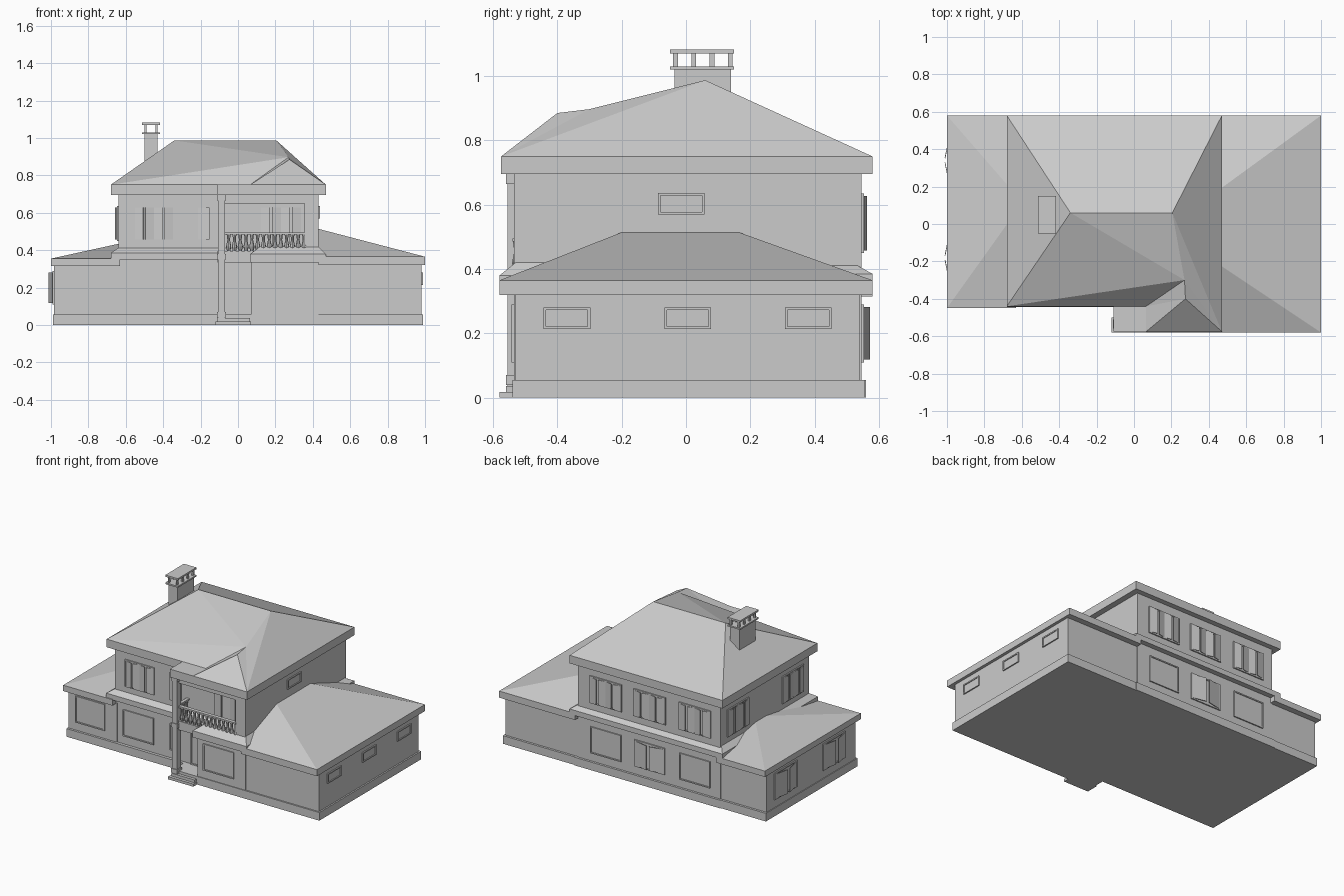
import bpy, bmesh, math
from mathutils import Matrix, Vector

cube = bpy.data.objects.get("Cube")
if cube:
    bpy.data.objects.remove(cube, do_unlink=True)

plaster = bpy.data.materials.new("plain grey")
plaster.use_nodes = True
GREY = (0.6, 0.6, 0.6, 1)
plaster.diffuse_color = GREY
plaster.node_tree.nodes["Principled BSDF"].inputs["Base Color"].default_value = GREY


def finish(name, bm, matrix=None):
    bmesh.ops.recalc_face_normals(bm, faces=bm.faces)
    mesh = bpy.data.meshes.new(name)
    bm.to_mesh(mesh)
    bm.free()
    mesh.materials.append(plaster)
    ob = bpy.data.objects.new(name, mesh)
    bpy.context.collection.objects.link(ob)
    if matrix:
        ob.matrix_world = matrix
    return ob


def add_box(bm, x, y, z, turn=None):
    """Box from (low, high) ranges, optionally transformed."""
    size = Matrix.Diagonal((x[1] - x[0], y[1] - y[0], z[1] - z[0], 1))
    mid = Matrix.Translation((sum(x) / 2, sum(y) / 2, sum(z) / 2))
    bmesh.ops.create_cube(bm, size=1, matrix=(turn or Matrix()) @ mid @ size)


def box(name, x, y, z):
    bm = bmesh.new()
    add_box(bm, x, y, z)
    return finish(name, bm)


def hip_roof(name, x, y, z, top_x, top_y, top_z):
    """Fascia band topped by slopes rising to a smaller rectangle."""
    bm = bmesh.new()
    rings = []
    for rx, ry, h in ((x, y, z[0]), (x, y, z[1]), (top_x, top_y, top_z)):
        corners = ((rx[0], ry[0]), (rx[1], ry[0]), (rx[1], ry[1]), (rx[0], ry[1]))
        rings.append([bm.verts.new((a, b, h)) for a, b in corners])
    for low, high in zip(rings, rings[1:]):
        for i in range(4):
            j = (i + 1) % 4
            bm.faces.new((low[i], low[j], high[j], high[i]))
    bm.faces.new(rings[0])
    bm.faces.new(rings[-1])
    bmesh.ops.remove_doubles(bm, verts=bm.verts, dist=0.0001)
    return finish(name, bm)


def window(name, side, wall, centre, width, z, leaves=0):
    """Framed window; local -y points out of the wall."""
    angle = {"front": 0, "right": 90, "back": 180, "left": -90}[side]
    spot = (centre, wall, 0) if side in ("front", "back") else (wall, centre, 0)
    matrix = Matrix.Translation(spot) @ Matrix.Rotation(math.radians(angle), 4, "Z")
    bm = bmesh.new()
    w, t = width / 2, 0.008
    out = (-0.008, 0.004)
    add_box(bm, (-w, w), (-0.003, 0.004), z)
    for s in (-1, 1):
        add_box(bm, sorted((s * w, s * (w - t))), out, z)
    add_box(bm, (-w, w), out, (z[0], z[0] + t))
    add_box(bm, (-w, w), out, (z[1] - t, z[1]))
    # casement leaves standing slightly ajar
    pane = (width - 2 * t) / max(leaves, 1)
    for i in range(leaves):
        s = 1 if i % 2 == 0 else -1
        hinge = -w + t + pane * (i if s > 0 else i + 1)
        turn = Matrix.Translation((hinge, -0.003, 0)) @ Matrix.Rotation(-s * 0.2, 4, "Z")
        add_box(bm, sorted((0, s * pane * 0.92)), (-0.004, 0), (z[0] + t, z[1] - t), turn)
    return finish(name, bm, matrix)


# Plinths and entrance steps
box("plinth_left", (-0.99, -0.60), (-0.43, 0.555), (0, 0.055))
box("plinth_main", (-0.65, 0.45), (-0.43, 0.56), (0, 0.055))
box("plinth_porch", (-0.11, 0.45), (-0.54, -0.40), (0, 0.055))
box("plinth_right", (0.42, 0.99), (-0.54, 0.555), (0, 0.055))
box("lower_step", (-0.12, 0.07), (-0.58, -0.50), (0, 0.018))
box("upper_step", (-0.11, 0.065), (-0.56, -0.50), (0, 0.037))

# Walls
box("left_wing_wall", (-0.985, -0.62), (-0.415, 0.54), (0.05, 0.32))
box("right_wing_wall", (0.42, 0.98), (-0.53, 0.54), (0.05, 0.325))
box("main_wall", (-0.64, 0.43), (-0.41, 0.545), (0.05, 0.70))
box("front_room_wall", (0.07, 0.43), (-0.535, -0.40), (0.05, 0.36))
box("balcony_floor", (-0.11, 0.43), (-0.54, -0.40), (0.335, 0.395))
box("balcony_pier", (0.355, 0.43), (-0.535, -0.40), (0.38, 0.70))
box("balcony_beam", (-0.09, 0.36), (-0.535, -0.50), (0.65, 0.70))

# Wing roofs and the skirt roof between the storeys
hip_roof("left_wing_roof", (-1, -0.63), (-0.45, 0.58), (0.315, 0.355),
         (-0.635, -0.63), (0.06, 0.16), 0.435)
hip_roof("right_wing_roof", (0.43, 1), (-0.58, 0.58), (0.32, 0.365),
         (0.425, 0.43), (-0.20, 0.165), 0.514)
hip_roof("main_skirt_roof", (-0.68, 0.47), (-0.445, 0.58), (0.35, 0.385),
         (-0.63, 0.42), (-0.40, 0.52), 0.418)
hip_roof("front_skirt_roof", (0.065, 0.47), (-0.58, -0.40), (0.335, 0.38),
         (0.12, 0.43), (-0.53, -0.40), 0.42)


# Upper roof: main hip with a smaller hip running forward
def upper_roof():
    bm = bmesh.new()
    eave, soffit = 0.75, 0.695
    outline = [(-0.68, -0.44), (-0.11, -0.44), (-0.11, -0.575), (0.065, -0.575),
               (0.47, -0.575), (0.47, 0.58), (-0.68, 0.58)]
    low = [bm.verts.new((x, y, soffit)) for x, y in outline]
    high = [bm.verts.new((x, y, eave)) for x, y in outline]
    for i in range(len(outline)):
        j = (i + 1) % len(outline)
        bm.faces.new((low[i], low[j], high[j], high[i]))
    bm.faces.new(low[::-1])
    front_left, canopy_back, canopy_front, valley_front, front_right, back_right, back_left = high
    valley = bm.verts.new((0.065, -0.44, eave))
    ridge_l = bm.verts.new((-0.34, 0.06, 0.987))
    ridge_r = bm.verts.new((0.205, 0.06, 0.987))
    joint = bm.verts.new((0.27, -0.30, 0.897))
    apex = bm.verts.new((0.275, -0.40, 0.885))
    for face in ((canopy_back, canopy_front, valley_front, valley),
                 (front_left, canopy_back, valley, joint),
                 (front_left, joint, ridge_l), (joint, ridge_r, ridge_l),
                 (valley, valley_front, apex), (valley, apex, joint),
                 (valley_front, front_right, apex),
                 (front_right, back_right, ridge_r), (front_right, ridge_r, joint),
                 (front_right, joint, apex),
                 (back_right, back_left, ridge_l, ridge_r),
                 (back_left, front_left, ridge_l)):
        bm.faces.new(face)
    finish("upper_roof", bm)


upper_roof()

# Porch column with base and capitals
box("porch_column", (-0.108, -0.07), (-0.555, -0.515), (0.03, 0.70))
for label, h in (("base", 0.055), ("middle", 0.365), ("top", 0.68)):
    box("column_band_" + label, (-0.113, -0.065), (-0.56, -0.51), (h - 0.015, h + 0.015))

# Balcony railing with turned balusters
box("front_handrail", (-0.08, 0.36), (-0.54, -0.515), (0.485, 0.495))
box("side_handrail", (-0.10, -0.078), (-0.52, -0.40), (0.485, 0.495))
bm = bmesh.new()
spots = [(-0.05 + 0.031 * i, -0.527) for i in range(14)]
spots += [(-0.089, -0.49 + 0.031 * i) for i in range(3)]
profile = [(0.395, 0.009), (0.42, 0.014), (0.455, 0.007), (0.487, 0.011)]
for x, y in spots:
    for (z0, r0), (z1, r1) in zip(profile, profile[1:]):
        bmesh.ops.create_cone(bm, cap_ends=True, segments=8, radius1=r0, radius2=r1,
                              depth=z1 - z0, matrix=Matrix.Translation((x, y, (z0 + z1) / 2)))
finish("balusters", bm)

# Chimney with open lantern top
box("chimney_stack", (-0.50, -0.43), (-0.035, 0.14), (0.70, 1.02))
box("chimney_ledge", (-0.512, -0.418), (-0.05, 0.15), (1.02, 1.03))
box("chimney_cap", (-0.512, -0.418), (-0.05, 0.15), (1.07, 1.082))
for i in range(4):
    y = -0.035 + i * 0.0567
    for x in (-0.50, -0.44):
        box("chimney_post", (x, x + 0.01), (y - 0.005, y + 0.01), (1.025, 1.075))

# Windows
LOW, HIGH = (0.11, 0.29), (0.45, 0.635)
window("left_wing_front_window", "front", -0.415, -0.82, 0.22, LOW)
window("lower_front_window", "front", -0.41, -0.46, 0.23, LOW)
window("lower_front_narrow_window", "front", -0.41, -0.182, 0.08, LOW)
window("front_room_window", "front", -0.535, 0.23, 0.23, LOW)
window("entrance_door", "front", -0.41, 0, 0.13, (0.055, 0.32))
window("upper_front_window", "front", -0.41, -0.45, 0.22, HIGH, 4)
window("upper_front_narrow_window", "front", -0.41, -0.18, 0.085, HIGH, 1)
window("balcony_door", "front", -0.41, 0.23, 0.23, (0.40, 0.635), 4)
for x in (0.22, -0.11, -0.45):
    window("upper_back_window", "back", 0.545, x, 0.24, HIGH, 4)
    window("lower_back_window", "back", 0.545, x, 0.23, LOW, 2 if x == -0.11 else 0)
for y in (0.36, -0.23):
    window("upper_left_window", "left", -0.64, y, 0.23, HIGH, 4)
for y in (0.34, -0.18):
    window("left_wing_side_window", "left", -0.985, y, 0.24, LOW, 2)
for y in (-0.37, 0.005, 0.38):
    window("right_wing_slit_window", "right", 0.98, y, 0.145, (0.213, 0.28))
window("upper_right_slit_window", "right", 0.43, -0.015, 0.145, (0.57, 0.637))
